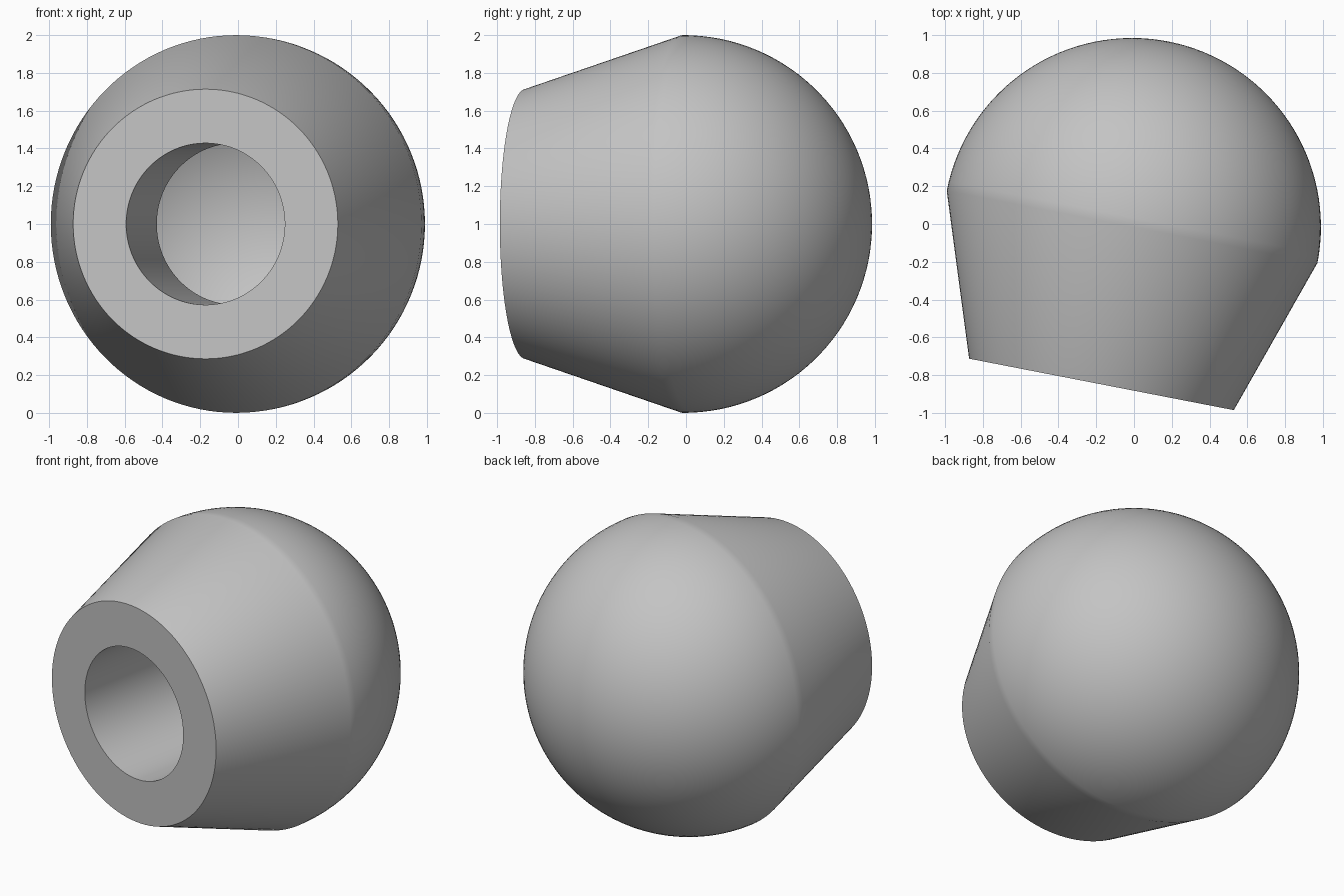
import bpy, bmesh
from math import sin, cos, pi, radians
from mathutils import Vector

cube = bpy.data.objects.get("Cube")
if cube:
    bpy.data.objects.remove(cube, do_unlink=True)

BALL_R, INNER_R = 1.0, 0.985     # rounded back, outside and inside
NECK = 0.85                      # distance from ball centre to front face
FACE_R, BORE_R = 0.714, 0.428
ARC_STEPS, SEGMENTS = 32, 128


def quarter_arc(radius):
    """Points from the back pole to the equator, as (radius, along axis)."""
    angles = [pi / 2 * i / ARC_STEPS for i in range(ARC_STEPS + 1)]
    return [(radius * sin(a), radius * cos(a)) for a in angles]


# Closed half profile: hollow back, bore, front face, tapered neck, ball
profile = quarter_arc(INNER_R)
profile += [(BORE_R, 0), (BORE_R, -NECK), (FACE_R, -NECK)]
profile += reversed(quarter_arc(BALL_R))

# Revolve the profile round the y axis
bm = bmesh.new()
verts = [bm.verts.new((r, y, 0)) for r, y in profile]
edges = [bm.edges.new(pair) for pair in zip(verts, verts[1:])]
bmesh.ops.spin(bm, geom=verts + edges, cent=Vector(), axis=(0, 1, 0),
               angle=2 * pi, steps=SEGMENTS, use_duplicate=False)
bmesh.ops.remove_doubles(bm, verts=bm.verts, dist=0.0005)
bmesh.ops.recalc_face_normals(bm, faces=bm.faces)
mesh = bpy.data.meshes.new("ball_knob")
bm.to_mesh(mesh)
bm.free()

knob = bpy.data.objects.new("ball_knob", mesh)
bpy.context.collection.objects.link(knob)
knob.location = (-0.01, -0.015, 1)
knob.rotation_euler.z = radians(-11)

# Single grey finish
grey = bpy.data.materials.new("plain_grey")
grey.use_nodes = True
colour = (0.55, 0.55, 0.55, 1)
grey.diffuse_color = colour
grey.node_tree.nodes["Principled BSDF"].inputs["Base Color"].default_value = colour
mesh.materials.append(grey)

# Smooth shading with crisp rims
bpy.ops.object.select_all(action='DESELECT')
knob.select_set(True)
bpy.context.view_layer.objects.active = knob
bpy.ops.object.shade_smooth_by_angle(angle=radians(30))
